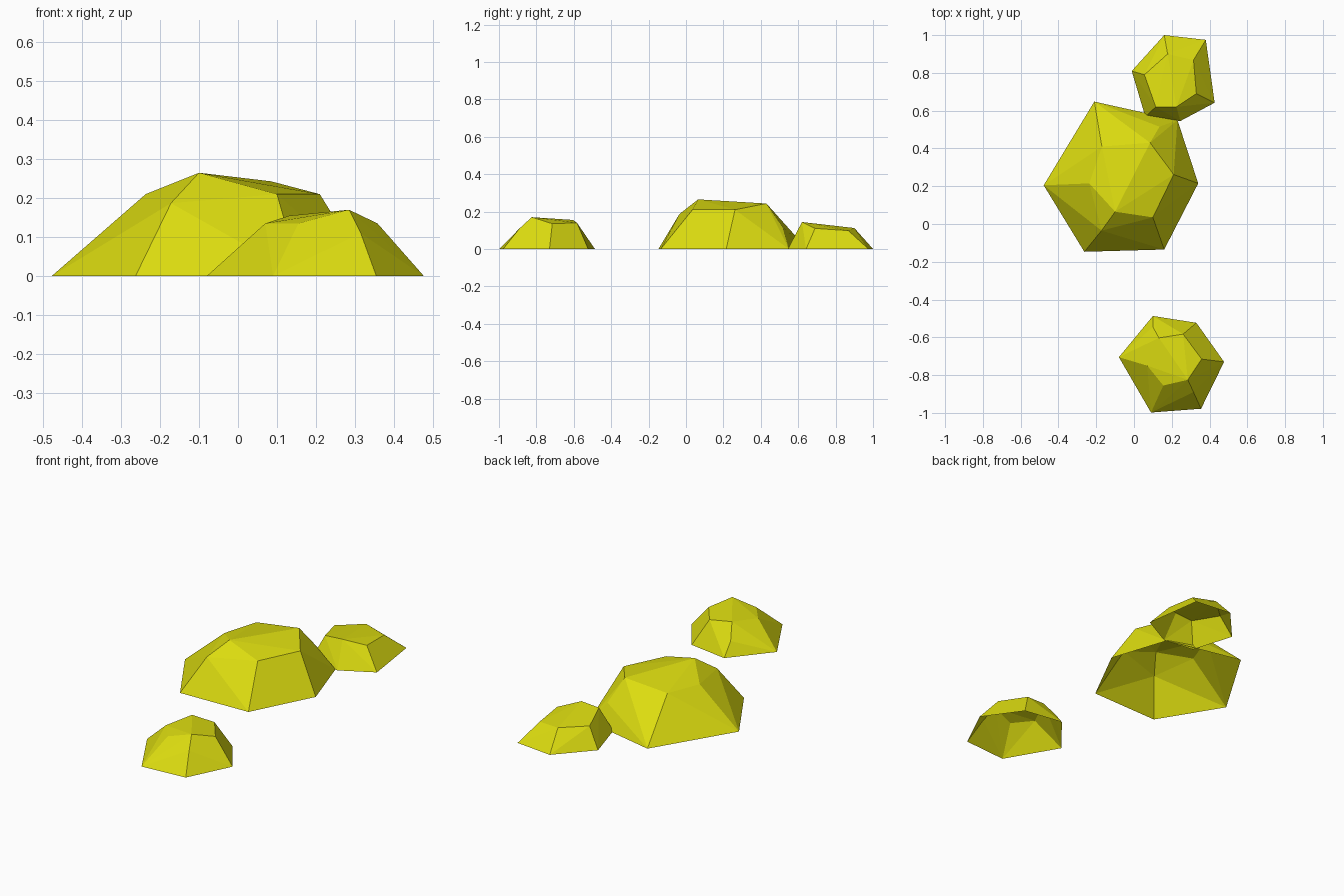
import bpy, bmesh

if "Cube" in bpy.data.objects:
    bpy.data.objects.remove(bpy.data.objects["Cube"])

# One flat colour for every rock
mat = bpy.data.materials.new("yellow_stone")
mat.diffuse_color = (0.72, 0.72, 0.005, 1)
mat.use_nodes = True
mat.node_tree.nodes["Principled BSDF"].inputs["Base Color"].default_value = mat.diffuse_color


def rock(name, base, crown):
    """Faceted boulder: hull of a ground outline and crown points, open underneath."""
    bm = bmesh.new()
    for x, y in base:
        bm.verts.new((x, y, 0))
    for p in crown:
        bm.verts.new(p)
    bmesh.ops.convex_hull(bm, input=bm.verts)
    bottom = [f for f in bm.faces if all(v.co.z < 1e-5 for v in f.verts)]
    bmesh.ops.delete(bm, geom=bottom, context='FACES')
    bmesh.ops.recalc_face_normals(bm, faces=bm.faces)
    if sum(f.normal.z for f in bm.faces) < 0:
        bmesh.ops.reverse_faces(bm, faces=bm.faces)
    me = bpy.data.meshes.new(name)
    bm.to_mesh(me)
    bm.free()
    me.materials.append(mat)
    ob = bpy.data.objects.new(name, me)
    bpy.context.collection.objects.link(ob)


# Large middle rock
rock("large_rock",
     [(-.478, .205), (-.21, .648), (.23, .55), (.34, .215), (.16, -.135), (-.263, -.147)],
     [(-.237, .215, .21), (-.10, .065, .265), (-.172, -.035, .187), (.10, .035, .21),
      (.21, .262, .21), (.085, .43, .243), (.135, .515, .12), (-.17, .41, .215)])

# Small rock at the back
rock("back_rock",
     [(-.012, .81), (.16, 1.0), (.38, .975), (.427, .642), (.245, .545), (.06, .568)],
     [(.055, .79, .113), (.178, .90, .112), (.315, .868, .098), (.33, .69, .11),
      (.225, .62, .144), (.115, .62, .136)])

# Small rock at the front
rock("front_rock",
     [(-.08, -.705), (.10, -.487), (.33, -.523), (.477, -.73), (.355, -.978), (.09, -.998)],
     [(.07, -.75, .135), (.155, -.855, .135), (.285, -.825, .17), (.315, -.89, .11),
      (.358, -.715, .135), (.26, -.583, .14), (.132, -.603, .155), (.10, -.545, .075)])
